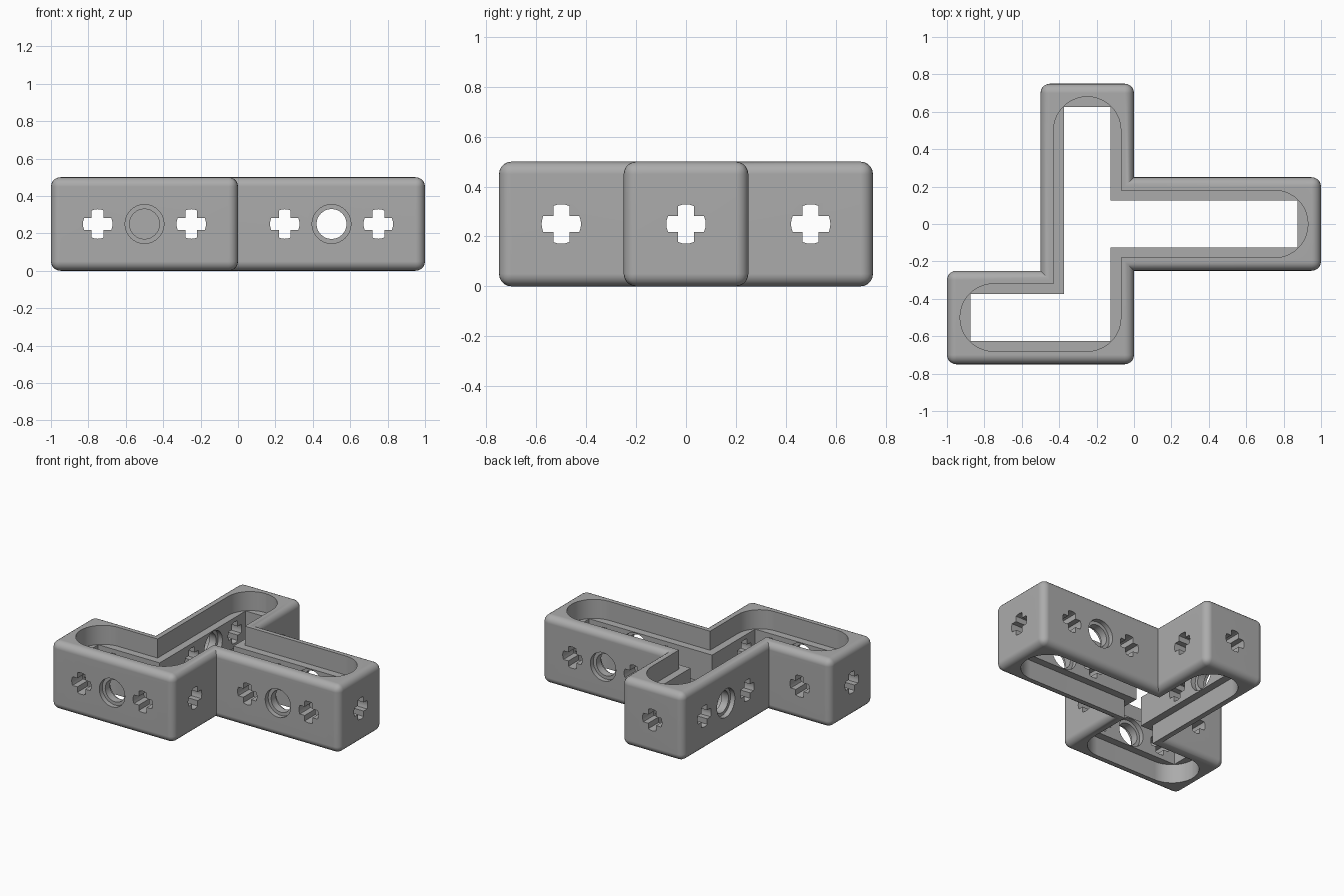
import bpy, bmesh, math
from mathutils import Vector

if "Cube" in bpy.data.objects:
    bpy.data.objects.remove(bpy.data.objects["Cube"])

CELL, HEIGHT = 0.5, 0.5
OUTLINE = [Vector(p) for p in [(-1, -.75), (0, -.75), (0, -.25), (1, -.25), (1, .25),
                               (0, .25), (0, .75), (-.5, .75), (-.5, -.25), (-1, -.25)]]
UP = Vector((0, 0, 1))

grey = bpy.data.materials.new("mid_grey")
grey.use_nodes = True
colour = (0.41, 0.41, 0.41, 1)
grey.diffuse_color = colour
grey.node_tree.nodes["Principled BSDF"].inputs["Base Color"].default_value = colour


def corners(radius=0, inset=0, steps=10):
    """Outline moved inwards, with convex corners optionally rounded."""
    pts = []
    for i, v in enumerate(OUTLINE):
        a = (v - OUTLINE[i - 1]).normalized()
        b = (OUTLINE[(i + 1) % len(OUTLINE)] - v).normalized()
        na, nb = Vector((-a.y, a.x)), Vector((-b.y, b.x))
        if radius and a.cross(b) > 0:
            c = v + (inset + radius) * (na + nb)
            for k in range(steps + 1):
                t = math.pi / 2 * k / steps
                pts.append(c - radius * (na * math.cos(t) + nb * math.sin(t)))
        else:
            pts.append(v + inset * (na + nb))
    return pts


def loft(bm, sections):
    """Closed solid through matching loops of points."""
    rings = [[bm.verts.new(p) for p in s] for s in sections]
    for lo, hi in zip(rings, rings[1:]):
        for i in range(len(lo)):
            bm.faces.new((lo[i - 1], lo[i], hi[i], hi[i - 1]))
    bm.faces.new(rings[0])
    bm.faces.new(rings[-1])


def prism(bm, pts, z0, z1):
    loft(bm, [[(p.x, p.y, z) for p in pts] for z in (z0, z1)])


def make(name, bm):
    bmesh.ops.recalc_face_normals(bm, faces=bm.faces)
    mesh = bpy.data.meshes.new(name)
    bm.to_mesh(mesh)
    bm.free()
    mesh.materials.append(grey)
    obj = bpy.data.objects.new(name, mesh)
    bpy.context.collection.objects.link(obj)
    return obj


# Hole shapes: round hole and cross with rounded arm ends
def circle(r, n=32):
    return [(r * math.cos(math.tau * k / n), r * math.sin(math.tau * k / n)) for k in range(n)]


def cross(r=0.079, w=0.032):
    pts, spread = [], math.asin(w / r)
    for q in range(4):
        t = q * math.pi / 2
        for k in range(-2, 3):
            a = t + spread * k / 2
            pts.append((r * math.cos(a), r * math.sin(a)))
        inner = t + math.pi / 4
        pts.append((w * math.sqrt(2) * math.cos(inner), w * math.sqrt(2) * math.sin(inner)))
    return pts


# Beam body with rounded edges, inside corners left sharp
bm = bmesh.new()
prism(bm, OUTLINE, 0, HEIGHT)
bmesh.ops.recalc_face_normals(bm, faces=bm.faces)
edges = [e for e in bm.edges if e.is_convex]
bmesh.ops.bevel(bm, geom=edges, offset=0.05, segments=5, profile=0.5, affect='EDGES')
body = make("frame_beam", bm)

# Rounded channels above and below, and the open core between them
bm = bmesh.new()
channel = corners(radius=0.179, inset=0.07)
prism(bm, channel, 0.36, HEIGHT + 0.1)
prism(bm, channel, -0.1, 0.14)
cutters = [make("channel_cutter", bm)]
bm = bmesh.new()
prism(bm, corners(inset=0.125), -0.2, HEIGHT + 0.2)
cutters.append(make("core_cutter", bm))

# Cross holes at every cell, recessed round holes between cells
bm = bmesh.new()
ROUND = [(-.03, .104), (.035, .104), (.035, .08), (.09, .08), (.09, .104), (.15, .104)]
for i, start in enumerate(OUTLINE):
    side = OUTLINE[(i + 1) % len(OUTLINE)] - start
    along = side.normalized().to_3d()
    inward = UP.cross(along)
    for k in range(1, 2 * round(side.length / CELL)):
        centre = start.to_3d() + along * (k * CELL / 2) + UP * (HEIGHT / 2)

        def place(pts, depth):
            return [centre + along * u + UP * v + inward * depth for u, v in pts]

        if k % 2:
            loft(bm, [place(cross(), d) for d in (-.03, .15)])
        else:
            loft(bm, [place(circle(r), d) for d, r in ROUND])
cutters.append(make("hole_cutter", bm))

# Cut the body, then shade it
bpy.ops.object.select_all(action='DESELECT')
bpy.context.view_layer.objects.active = body
body.select_set(True)
for cutter in cutters:
    mod = body.modifiers.new("cut", 'BOOLEAN')
    mod.operation, mod.solver, mod.object = 'DIFFERENCE', 'EXACT', cutter
    bpy.ops.object.modifier_apply(modifier=mod.name)
    bpy.data.objects.remove(cutter)
bpy.ops.object.shade_smooth_by_angle(angle=math.radians(30))
body.modifiers.new("flat_normals", 'WEIGHTED_NORMAL').keep_sharp = True
